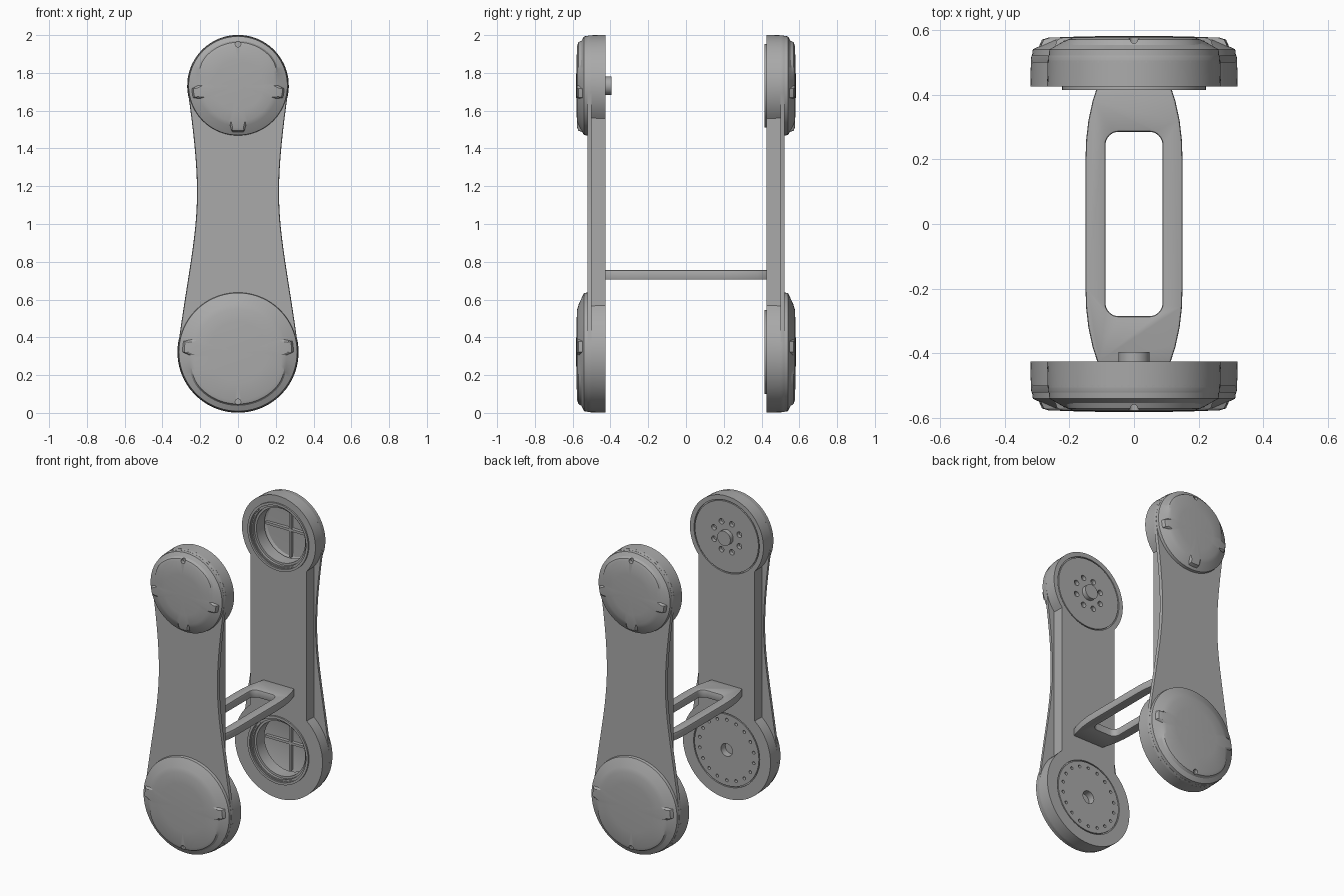
import bpy, bmesh, math
from mathutils import Vector

cube = bpy.data.objects.get("Cube")
if cube:
    bpy.data.objects.remove(cube, do_unlink=True)

grey = bpy.data.materials.new("mid grey")
grey.use_nodes = True
grey.diffuse_color = (0.4, 0.4, 0.4, 1)
grey.node_tree.nodes["Principled BSDF"].inputs["Base Color"].default_value = (0.4, 0.4, 0.4, 1)

TOP, LOW = 1.732, 0.322          # hub heights
R_TOP, R_LOW = 0.264, 0.316      # cap radii
INNER = 0.425                    # distance of inner faces from the centre
SEG = 96


def add_object(name, bm):
    bmesh.ops.remove_doubles(bm, verts=bm.verts, dist=1e-5)
    bmesh.ops.recalc_face_normals(bm, faces=bm.faces)
    mesh = bpy.data.meshes.new(name)
    bm.to_mesh(mesh)
    bm.free()
    mesh.materials.append(grey)
    ob = bpy.data.objects.new(name, mesh)
    bpy.context.collection.objects.link(ob)
    return ob


def bridge(bm, a, b):
    for i in range(len(a)):
        j = (i + 1) % len(a)
        bm.faces.new((a[i], a[j], b[j], b[i]))


def prism(name, layers, place):
    """Loft equal outlines, each given with its depth, and close the ends."""
    bm = bmesh.new()
    rows = [[bm.verts.new(place(u, v, d)) for u, v in loop] for loop, d in layers]
    for a, b in zip(rows, rows[1:]):
        bridge(bm, a, b)
    bm.faces.new(rows[0])
    bm.faces.new(rows[-1])
    return add_object(name, bm)


def lathe(name, profile, z, side, x=0, seg=SEG):
    """Revolve a closed (radius, depth) profile about the y direction."""
    bm = bmesh.new()
    cols = []
    for i in range(seg):
        t = math.tau * i / seg
        pts = profile(t) if callable(profile) else profile
        cols.append([bm.verts.new((x + r * math.cos(t), side * d, z + r * math.sin(t)))
                     for r, d in pts])
    for i in range(seg):
        bridge(bm, cols[i], cols[(i + 1) % seg])
    bmesh.ops.dissolve_degenerate(bm, dist=1e-6, edges=bm.edges)
    return add_object(name, bm)


def disc(name, r, d0, d1, z, side, x=0, seg=32):
    loop = [(x + r * math.cos(math.tau * i / seg), z + r * math.sin(math.tau * i / seg))
            for i in range(seg)]
    return prism(name, [(loop, d0), (loop, d1)], lambda u, v, d: (u, side * d, v))


def box(name, size, at):
    bm = bmesh.new()
    bmesh.ops.create_cube(bm, size=1)
    for v in bm.verts:
        v.co = Vector(a * b for a, b in zip(v.co, size)) + Vector(at)
    return add_object(name, bm)


def bake(ob):
    graph = bpy.context.evaluated_depsgraph_get()
    mesh = bpy.data.meshes.new_from_object(ob.evaluated_get(graph))
    ob.modifiers.clear()
    ob.data = mesh


def cut(targets, cutters):
    for ob in targets:
        for c in cutters:
            m = ob.modifiers.new("cut", "BOOLEAN")
            m.operation, m.solver, m.object = "DIFFERENCE", "EXACT", c
        bake(ob)
    for c in cutters:
        bpy.data.objects.remove(c, do_unlink=True)


def arc(z, r, a0, a1, n=48):
    return [(r * math.cos(a0 + (a1 - a0) * i / n), z + r * math.sin(a0 + (a1 - a0) * i / n))
            for i in range(n + 1)]


def skin_outline(grow):
    """Two round ends joined by waisted sides."""
    a = math.radians(8)
    rt, rl = R_TOP + grow, R_LOW + grow
    upper = arc(TOP, rt, -a, math.pi + a)
    lower = arc(LOW, rl, math.pi - a, math.tau + a)
    p0, p3 = Vector(lower[-1]), Vector(upper[0])
    p1 = p0 + 0.65 * Vector((-math.sin(a), math.cos(a)))
    p2 = p3 - 0.65 * Vector((math.sin(a), math.cos(a)))
    edge = []
    for i in range(1, 24):
        t = i / 24
        edge.append(p0 * (1 - t) ** 3 + p1 * 3 * t * (1 - t) ** 2
                    + p2 * 3 * t * t * (1 - t) + p3 * t ** 3)
    return ([tuple(p) for p in edge] + upper
            + [(-p.x, p.y) for p in reversed(edge)] + lower)


def body_outline(grow):
    """Round ends joined by a straight sided panel."""
    rt, rl, w = R_TOP + grow, R_LOW + grow, 0.205
    a, b = math.acos(w / rt), math.acos(w / rl)
    return arc(TOP, rt, -a, math.pi + a) + arc(LOW, rl, math.pi - b, math.tau + b)


def cap(name, z, r, hole_dir, side, tabs):
    """Hollow domed cover, fuller toward its screw, with small tabs on the rim."""
    def profile(t):
        k = min(max(hole_dir * math.sin(t) / 0.7, 0), 1)
        s = 0.78 + 0.09 * k * k * (3 - 2 * k)
        for tab in tabs:
            if math.cos(t - tab) > math.cos(math.radians(8)):
                s = 0.9
        return [(r, 0.515), (r * 0.99, 0.54), (r * (s + 0.03), 0.54 + 0.15 * (0.96 - s)),
                (r * s, 0.57), (r * (s - 0.06), 0.576), (r * 0.5, 0.58), (0, 0.582),
                (0, 0.566), (r * 0.68, 0.56), (r * 0.88, 0.53), (r * 0.9, 0.515)]
    ob = lathe(name, profile, z, side)
    cut([ob], [disc("screw_cutter", 0.015, 0.552, 0.62, z + hole_dir * r * 0.835, side)])
    return ob


# Side arms and covers
arms = {}
for label, side in (("front", -1), ("back", 1)):
    def place(u, v, d, s=side):
        return (u, s * d, v)
    body = prism(label + "_arm_body",
                 [(body_outline(0.005), INNER), (body_outline(0.003), 0.505)], place)
    skin = prism(label + "_arm_skin",
                 [(skin_outline(0.003), 0.5), (skin_outline(0.002), 0.515),
                  (skin_outline(0), 0.521)], place)
    arms[label] = (body, skin)
    cap(label + "_top_cap", TOP, R_TOP, 1, side, [-0.16, math.pi + 0.16, -math.pi / 2])
    cap(label + "_lower_cap", LOW, R_LOW, -1, side, [0.1, math.pi - 0.1])

# Back arm: open sockets with stepped rings and cross ribs
cut(arms["back"], [disc("socket_cutter", 0.2, 0.4, 0.55, z, 1, seg=SEG) for z in (TOP, LOW)])
for label, z in (("top", TOP), ("lower", LOW)):
    lathe(label + "_socket_ring",
          [(0.222, 0.43), (0.222, 0.415), (0.206, 0.415), (0.206, 0.43), (0.192, 0.43),
           (0.192, 0.447), (0.178, 0.447), (0.178, 0.53), (0.203, 0.53)], z, 1)
    box(label + "_upright_rib", (0.016, 0.026, 0.36), (0, 0.555, z))
    box(label + "_level_rib", (0.36, 0.026, 0.016), (0, 0.555, z))

# Front arm: grooves and bolt holes on the inner face
holes = []
for z, groove, count, ring, size in ((TOP, 0.232, 8, 0.1, 0.018), (LOW, 0.235, 18, 0.2, 0.01)):
    holes.append(lathe("groove_cutter", [(groove, 0.41), (groove + 0.007, 0.41),
                                         (groove + 0.007, 0.435), (groove, 0.435)], z, -1))
    for i in range(count):
        t = math.tau * (i + 0.5) / count
        holes.append(disc("bolt_cutter", size, 0.41, 0.45, z + ring * math.sin(t), -1,
                          ring * math.cos(t), 16))
holes.append(disc("axle_cutter", 0.042, 0.41, 0.47, LOW, -1))
cut(arms["front"][:1], holes)
disc("drive_shaft", 0.048, 0.43, 0.395, TOP, -1)

# Handle frame between the arms
side_edge = [(0.112, -0.43), (0.128, -0.38), (0.141, -0.32), (0.148, -0.26), (0.15, -0.2)]
half = side_edge + [(x, -y) for x, y in reversed(side_edge)]
outline = half + [(-x, y) for x, y in reversed(half)]


def flat(u, v, d):
    return (u, v, d)


handle = prism("handle_frame", [(outline, 0.705), (outline, 0.757)], flat)
window = []
for q, (sx, sy) in enumerate(((1, 1), (-1, 1), (-1, -1), (1, -1))):
    for i in range(9):
        t = math.pi / 2 * (q + i / 8)
        window.append((sx * 0.048 + 0.04 * math.cos(t), sy * 0.245 + 0.04 * math.sin(t)))
cut([handle], [prism("window_cutter", [(window, 0.6), (window, 0.9)], flat)])
bevel = handle.modifiers.new("soft edges", "BEVEL")
bevel.width, bevel.segments, bevel.limit_method = 0.007, 2, "ANGLE"
bevel.angle_limit = math.radians(50)
bake(handle)

# Smooth shading with sharp edges kept
for ob in bpy.context.scene.objects:
    if ob.type == "MESH":
        ob.select_set(True)
        bpy.context.view_layer.objects.active = ob
bpy.ops.object.shade_smooth_by_angle(angle=math.radians(25))
